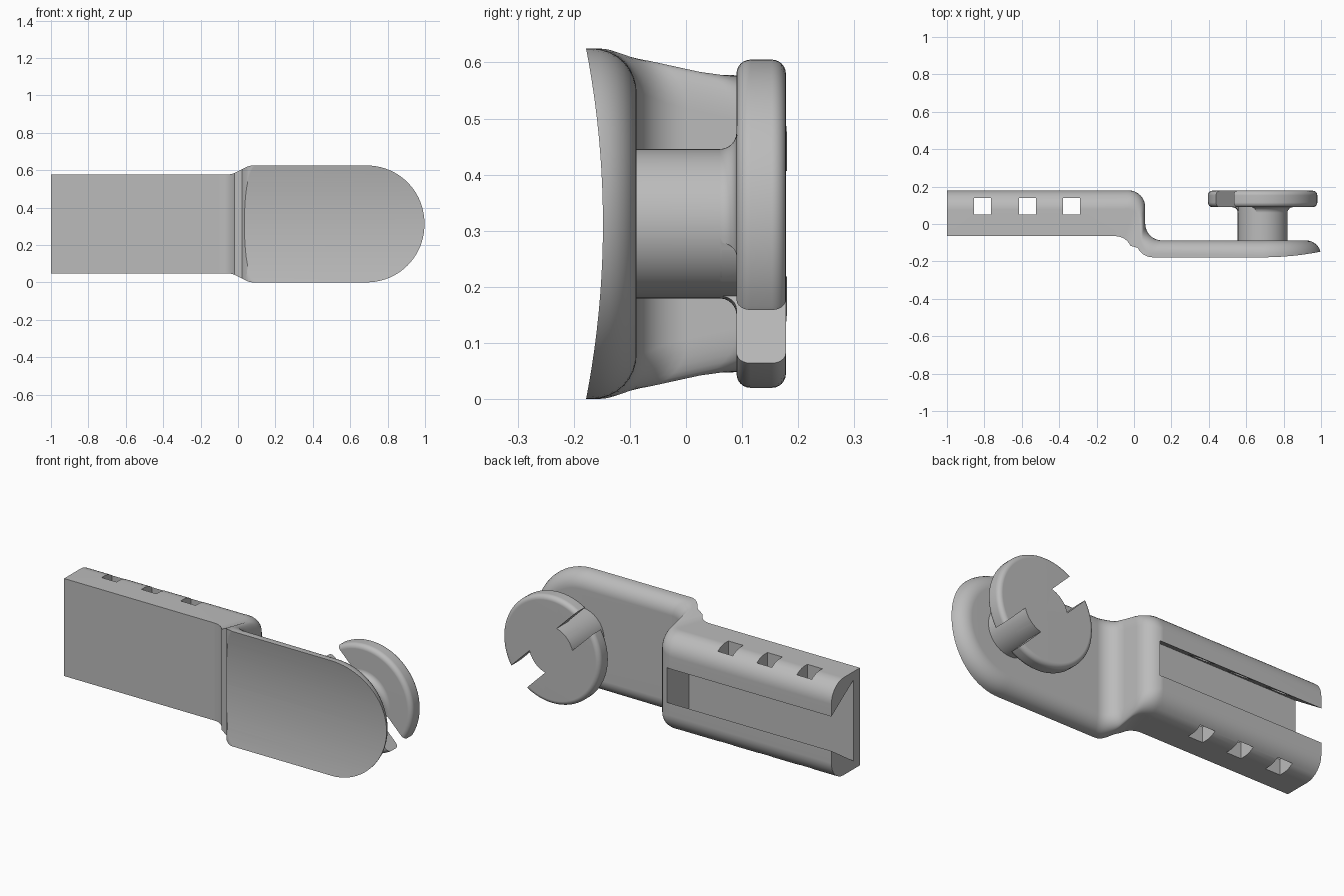
import bpy, bmesh
from math import sin, cos, pi, radians, asin
from mathutils import Vector

if "Cube" in bpy.data.objects:
    bpy.data.objects.remove(bpy.data.objects["Cube"], do_unlink=True)

MID = 0.3125      # height of the long axis
PIVOT = 0.6875    # x of the rounded tip and of the knob

grey = bpy.data.materials.new("plain grey")
grey.use_nodes = True
grey.diffuse_color = (0.5, 0.5, 0.5, 1)
grey.node_tree.nodes["Principled BSDF"].inputs["Base Color"].default_value = (0.5, 0.5, 0.5, 1)


def make_object(name, bm):
    bmesh.ops.recalc_face_normals(bm, faces=bm.faces[:])
    mesh = bpy.data.meshes.new(name)
    bm.to_mesh(mesh)
    bm.free()
    mesh.materials.append(grey)
    obj = bpy.data.objects.new(name, mesh)
    bpy.context.collection.objects.link(obj)
    return obj


def prism(name, points, push):
    bm = bmesh.new()
    face = bm.faces.new([bm.verts.new(p) for p in points])
    extruded = bmesh.ops.extrude_face_region(bm, geom=[face])["geom"]
    moved = [v for v in extruded if isinstance(v, bmesh.types.BMVert)]
    bmesh.ops.translate(bm, verts=moved, vec=push)
    return make_object(name, bm)


def activate(obj):
    bpy.ops.object.select_all(action='DESELECT')
    obj.select_set(True)
    bpy.context.view_layer.objects.active = obj


def cut(obj, cutter):
    cutter.hide_render = True
    mod = obj.modifiers.new("cut", 'BOOLEAN')
    mod.operation = 'DIFFERENCE'
    mod.solver = 'EXACT'
    mod.object = cutter
    activate(obj)
    bpy.ops.object.modifier_apply(modifier=mod.name)
    bpy.data.objects.remove(cutter, do_unlink=True)


def finish(obj):
    activate(obj)
    bpy.ops.object.shade_smooth_by_angle(angle=radians(30))
    mod = obj.modifiers.new("even shading", 'WEIGHTED_NORMAL')
    mod.keep_sharp = True


def arc(cx, cy, r, start, end, steps):
    angles = [radians(start + (end - start) * i / steps) for i in range(steps + 1)]
    return [Vector((cx + r * cos(a), cy + r * sin(a))) for a in angles]


# Body: front and back lines of the handle, the bend and the plate
front = [Vector((-1, -0.065))] + arc(-0.1, -0.155, 0.09, 90, 25, 8)
front += arc(0.1, -0.09, 0.088, 205, 270, 8) + [Vector((PIVOT, -0.178))]
back = [Vector((-1, 0.18))] + arc(-0.03, 0.09, 0.09, 90, 0, 8)
back += arc(0.15, 0.002, 0.09, 180, 270, 8) + [Vector((PIVOT, -0.088))]


def half_section(f, b, angle):
    """Half of a cross-section: sharp front edge, rounded back edge."""
    t = min(max((f.x + 0.05) / 0.13, 0), 1)
    t = t * t * (3 - 2 * t)
    half = 0.265 + 0.0475 * t
    r = 0.105 - 0.025 * min(max((b.x + 0.03) / 0.12, 0), 1)
    thick = (b - f).length
    shape = [Vector((0, 0)), Vector((half, 0))]
    shape += arc(half - r, thick - r, r, 0, 90, 8) + [Vector((0, thick))]
    points = []
    for s, v in shape:
        p = f.lerp(b, v / thick)
        points.append((p.x + s * sin(angle), p.y, MID + s * cos(angle)))
    return points


stations = list(zip(front, back))
strip = [half_section(f, b, 0) for f, b in stations]
strip += [half_section(front[-1], back[-1], pi * i / 40) for i in range(1, 40)]
strip += [half_section(f, b, pi) for f, b in reversed(stations)]

bm = bmesh.new()
rows = [[bm.verts.new(p) for p in row] for row in strip]
for r0, r1 in zip(rows, rows[1:]):
    for i in range(len(r0) - 1):
        bm.faces.new((r0[i], r0[i + 1], r1[i + 1], r1[i]))
bmesh.ops.remove_doubles(bm, verts=bm.verts[:], dist=0.0002)
bmesh.ops.holes_fill(bm, edges=[e for e in bm.edges if e.is_boundary], sides=0)
body = make_object("handle_and_plate", bm)

# Undercut channel, open at the handle end and at the back
channel = [(-1.1, y, MID + z) for y, z in
           ((-0.01, -0.22), (-0.01, 0.22), (0.2, 0.08), (0.2, -0.08))]
cut(body, prism("channel_cutter", channel, (1.09, 0, 0)))

# Square holes through both sides of the channel
for x in (-0.81, -0.57, -0.335):
    square = [(x + dx, 0.095 + dy, -0.1) for dx, dy in
              ((-0.045, -0.045), (0.045, -0.045), (0.045, 0.045), (-0.045, 0.045))]
    cut(body, prism("hole_cutter", square, (0, 0, 0.9)))

# Shallow scoop along the front of the plate
scoop = [(-0.5, p.x, MID + p.y) for p in arc(-1.788, 0, 1.64, -20, 20, 36)]
cut(body, prism("scoop_cutter", scoop, (2, 0, 0)))
finish(body)

# Knob: stem, small fillet and round-edged disc
profile = [Vector((0, -0.11)), Vector((0.133, -0.11))]
profile += arc(0.163, 0.06, 0.03, 180, 90, 6)
profile += arc(0.2675, 0.115, 0.025, -90, 0, 6)
profile += arc(0.2675, 0.153, 0.025, 0, 90, 6) + [Vector((0, 0.178))]
bm = bmesh.new()
verts = [bm.verts.new((PIVOT + p.x, p.y, MID)) for p in profile]
edges = [bm.edges.new(pair) for pair in zip(verts, verts[1:])]
bmesh.ops.spin(bm, geom=verts + edges, cent=(PIVOT, 0, MID), axis=(0, 1, 0),
               angle=2 * pi, steps=72, use_duplicate=False)
bmesh.ops.remove_doubles(bm, verts=bm.verts[:], dist=0.0002)
knob = make_object("knob", bm)

# Two opposite notches in the disc, reaching in to the stem
NOTCH = 0.067
spread = asin(NOTCH / 0.1335) * 180 / pi
outline = arc(0, 0, 0.1335, -spread, spread, 10)
outline += [Vector((0.4, NOTCH)), Vector((0.4, -NOTCH))]
for turn in (-pi / 4, 3 * pi / 4):
    c, s = cos(turn), sin(turn)
    ring = [(PIVOT + p.x * c - p.y * s, 0, MID + p.x * s + p.y * c) for p in outline]
    cut(knob, prism("notch_cutter", ring, (0, 0.3, 0)))
finish(knob)
